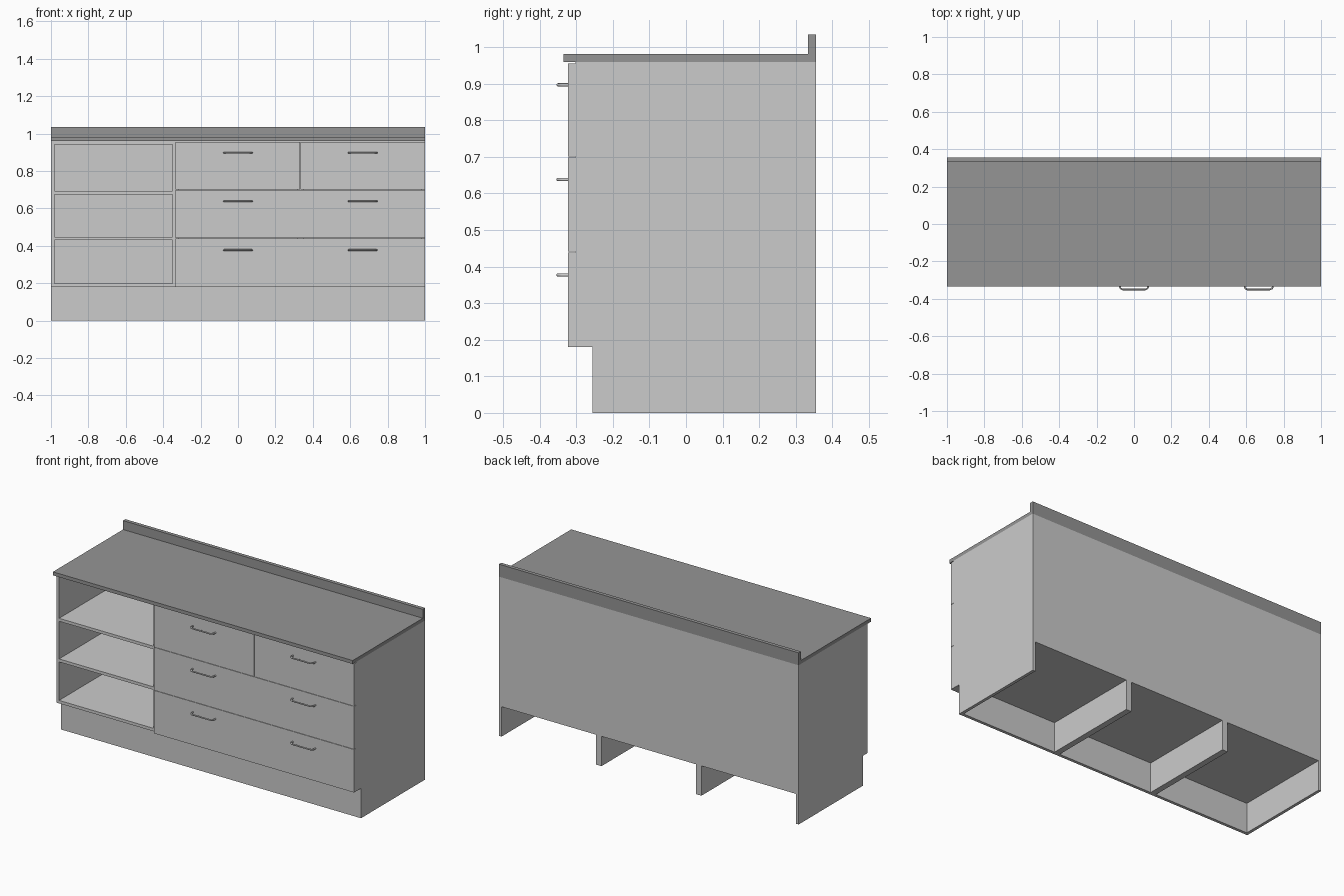
import bpy, bmesh

if "Cube" in bpy.data.objects:
    bpy.data.objects.remove(bpy.data.objects["Cube"])

T = 0.018            # board thickness
W = 2 / 3            # width of one cabinet module
FRONT, BACK = -0.302, 0.355
KICK_Y, BASE, TOP = -0.256, 0.18, 0.96


def finish(name, bm, mat=None):
    bmesh.ops.recalc_face_normals(bm, faces=bm.faces)
    me = bpy.data.meshes.new(name)
    bm.to_mesh(me)
    bm.free()
    ob = bpy.data.objects.new(name, me)
    bpy.context.collection.objects.link(ob)
    if mat:
        me.materials.append(mat)
    return ob


def extrude_x(name, profile, x0, x1, mat=None):
    """Extrude a (y, z) profile from x0 to x1."""
    bm = bmesh.new()
    face = bm.faces.new([bm.verts.new((x0, y, z)) for y, z in profile])
    ext = bmesh.ops.extrude_face_region(bm, geom=[face])
    verts = [g for g in ext["geom"] if isinstance(g, bmesh.types.BMVert)]
    bmesh.ops.translate(bm, verts=verts, vec=(x1 - x0, 0, 0))
    return finish(name, bm, mat)


def board(name, x0, x1, y0, y1, z0, z1):
    return extrude_x(name, [(y0, z0), (y1, z0), (y1, z1), (y0, z1)], x0, x1)


dark = bpy.data.materials.new("dark_counter")
dark.diffuse_color = (0.3, 0.3, 0.3, 1)
dark.use_nodes = True
dark.node_tree.nodes["Principled BSDF"].inputs["Base Color"].default_value = dark.diffuse_color

# Worktop with upstand
extrude_x("countertop", [(-0.335, TOP), (BACK, TOP), (BACK, 1.035), (0.333, 1.035),
                         (0.333, 0.981), (-0.335, 0.981)], -1, 1, dark)

# Three carcasses with notched side panels
side = [(KICK_Y, 0), (BACK, 0), (BACK, TOP), (FRONT, TOP), (FRONT, BASE), (KICK_Y, BASE)]
for i, label in enumerate(("left", "middle", "right")):
    x0, x1 = -1 + i * W, -1 + (i + 1) * W
    extrude_x(label + "_module_side_a", side, x0, x0 + T, None)
    extrude_x(label + "_module_side_b", side, x1 - T, x1, None)
    a, b = x0 + T, x1 - T
    board(label + "_bottom_panel", a, b, FRONT, BACK, BASE, BASE + T)
    board(label + "_top_panel", a, b, FRONT, BACK, TOP - T, TOP)
    board(label + "_back_panel", a, b, BACK - 0.012, BACK, BASE + T, TOP - T)
    board(label + "_toe_kick", a, b, KICK_Y, KICK_Y + T, 0, BASE)

# Shelves of the open module
for k, z in enumerate((0.43, 0.675)):
    board(f"shelf_{k + 1}", -1 + T, -1 + W - T, FRONT, BACK - 0.012, z, z + T)

# Drawer fronts: two narrow on top, two wide below
G = 0.001
xl, xm = -1 + W, -1 + 2 * W
for name, x0, x1, z0, z1 in (("top_left", xl, xm - G, 0.70, 0.957),
                             ("top_right", xm + G, 1, 0.70, 0.957),
                             ("middle", xl, 1, 0.44, 0.70),
                             ("lower", xl, 1, BASE - G, 0.44)):
    board("drawer_front_" + name, x0, x1, -0.322, FRONT, z0 + G, z1 - G)

# Bow handles
half = [(0.075, -0.32), (0.075, -0.337), (0.071, -0.345), (0.060, -0.350)]
path = [(-x, y) for x, y in half] + half[::-1]
for r, z in enumerate((0.377, 0.638, 0.897)):
    for c, x in enumerate((0, W)):
        cu = bpy.data.curves.new("handle", "CURVE")
        cu.dimensions = "3D"
        sp = cu.splines.new("POLY")
        sp.points.add(len(path) - 1)
        for p, (px, py) in zip(sp.points, path):
            p.co = (px, py, 0, 1)
        cu.bevel_depth = 0.0045
        cu.bevel_resolution = 2
        cu.use_fill_caps = True
        ob = bpy.data.objects.new(f"handle_{r + 1}_{c + 1}", cu)
        ob.location = (x, 0, z)
        bpy.context.collection.objects.link(ob)
